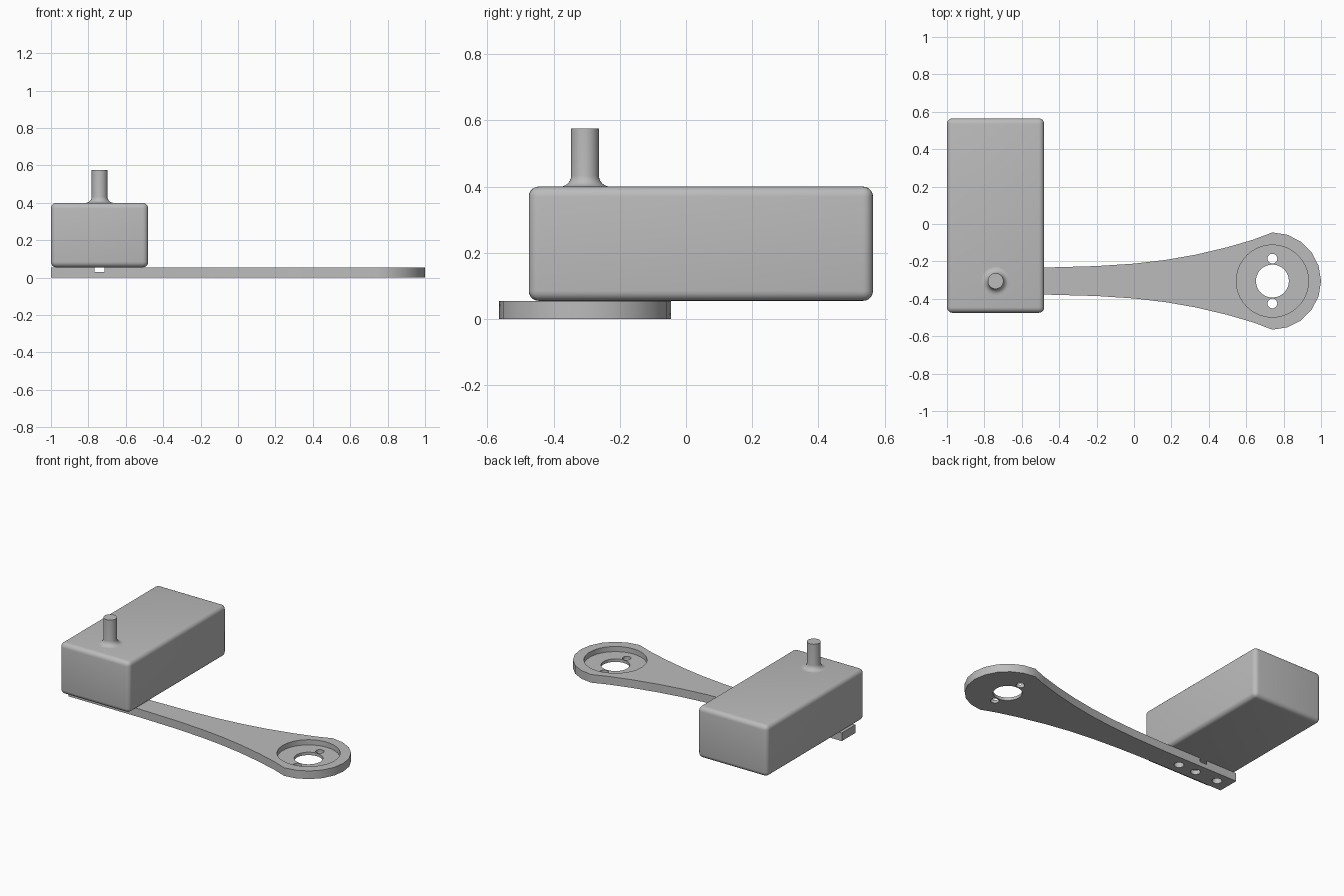
import bpy, bmesh, math

if "Cube" in bpy.data.objects:
    bpy.data.objects.remove(bpy.data.objects["Cube"])

grey = bpy.data.materials.new("plain grey")
grey.use_nodes = True
grey.diffuse_color = (0.5, 0.5, 0.5, 1)
grey.node_tree.nodes["Principled BSDF"].inputs["Base Color"].default_value = (0.5, 0.5, 0.5, 1)

AXIS_Y = -0.305      # centre line of the arm
HEAD_X = 0.74        # centre of the round head
SHAFT_X = -0.74      # centre of the shaft
HEAD_R = 0.26
ARM_T = 0.055


def make_object(name, bm):
    bmesh.ops.recalc_face_normals(bm, faces=bm.faces)
    mesh = bpy.data.meshes.new(name)
    bm.to_mesh(mesh)
    bm.free()
    mesh.materials.append(grey)
    obj = bpy.data.objects.new(name, mesh)
    bpy.context.collection.objects.link(obj)
    return obj


def activate(obj):
    bpy.ops.object.select_all(action='DESELECT')
    obj.select_set(True)
    bpy.context.view_layer.objects.active = obj


def smooth(obj, degrees=30):
    activate(obj)
    bpy.ops.object.shade_smooth_by_angle(angle=math.radians(degrees))


def cut_round(obj, x, y, radius, floor=-0.1):
    """Cut a round hole, or a pocket when floor is above zero."""
    bm = bmesh.new()
    bmesh.ops.create_cone(bm, cap_ends=True, segments=40, radius1=radius,
                          radius2=radius, depth=0.3)
    bmesh.ops.translate(bm, verts=bm.verts, vec=(x, y, floor + 0.15))
    cutter = make_object("cutter", bm)
    cutter.hide_render = True
    activate(obj)
    mod = obj.modifiers.new("cut", 'BOOLEAN')
    mod.operation = 'DIFFERENCE'
    mod.solver = 'EXACT'
    mod.object = cutter
    bpy.ops.object.modifier_apply(modifier=mod.name)
    bpy.data.objects.remove(cutter)


# Arm: flared outline with a round head, extruded upward
flare = [(-1, 0.073), (-0.45, 0.073), (-0.2, 0.08), (0, 0.093), (0.17, 0.113),
         (0.33, 0.141), (0.5, 0.181), (0.64, 0.222)]
head = []
for i in range(11):
    a = math.pi / 2 - math.pi * i / 10
    head.append((HEAD_X + HEAD_R * math.cos(a), HEAD_R * math.sin(a)))
outline = flare + head + [(x, -w) for x, w in reversed(flare)]
bm = bmesh.new()
base = bm.faces.new([bm.verts.new((x, AXIS_Y + y, 0)) for x, y in outline])
side = bmesh.ops.extrude_face_region(bm, geom=[base])["geom"]
bmesh.ops.translate(bm, verts=[v for v in side if isinstance(v, bmesh.types.BMVert)],
                    vec=(0, 0, ARM_T))
arm = make_object("arm", bm)

# Pocket, centre hole and two screw holes in the head
cut_round(arm, HEAD_X, AXIS_Y, 0.193, floor=0.02)
cut_round(arm, HEAD_X, AXIS_Y, 0.088)
for s in (-1, 1):
    cut_round(arm, HEAD_X, AXIS_Y + s * 0.12, 0.026)

# Seat and mounting holes beneath the motor
cut_round(arm, SHAFT_X, AXIS_Y, 0.078, floor=0.03)
for x in (-0.61, SHAFT_X, -0.91):
    cut_round(arm, x, AXIS_Y, 0.03)
smooth(arm)

# Motor housing: rounded box
bm = bmesh.new()
bmesh.ops.create_cube(bm, size=1)
bmesh.ops.scale(bm, verts=bm.verts, vec=(0.52, 1.04, 0.345))
bmesh.ops.translate(bm, verts=bm.verts, vec=(-0.74, 0.045, ARM_T + 0.1725))
bmesh.ops.bevel(bm, geom=bm.edges[:], offset=0.03, segments=5, profile=0.5,
                affect='EDGES')
smooth(make_object("motor_housing", bm), 40)

# Shaft: turned profile with a fillet at its foot
SHAFT_R, FILLET = 0.042, 0.033
profile = [(0, 0.39), (SHAFT_R + FILLET, 0.39)]
for i in range(7):
    a = math.pi / 2 * i / 6
    profile.append((SHAFT_R + FILLET * (1 - math.sin(a)), 0.4 + FILLET * (1 - math.cos(a))))
profile += [(SHAFT_R, 0.575), (0, 0.575)]
bm = bmesh.new()
verts = [bm.verts.new((SHAFT_X + r, AXIS_Y, z)) for r, z in profile]
edges = [bm.edges.new(pair) for pair in zip(verts, verts[1:])]
bmesh.ops.spin(bm, geom=verts + edges, cent=(SHAFT_X, AXIS_Y, 0), axis=(0, 0, 1),
               angle=2 * math.pi, steps=32, use_merge=True)
bmesh.ops.remove_doubles(bm, verts=bm.verts, dist=0.0001)
smooth(make_object("shaft", bm))
